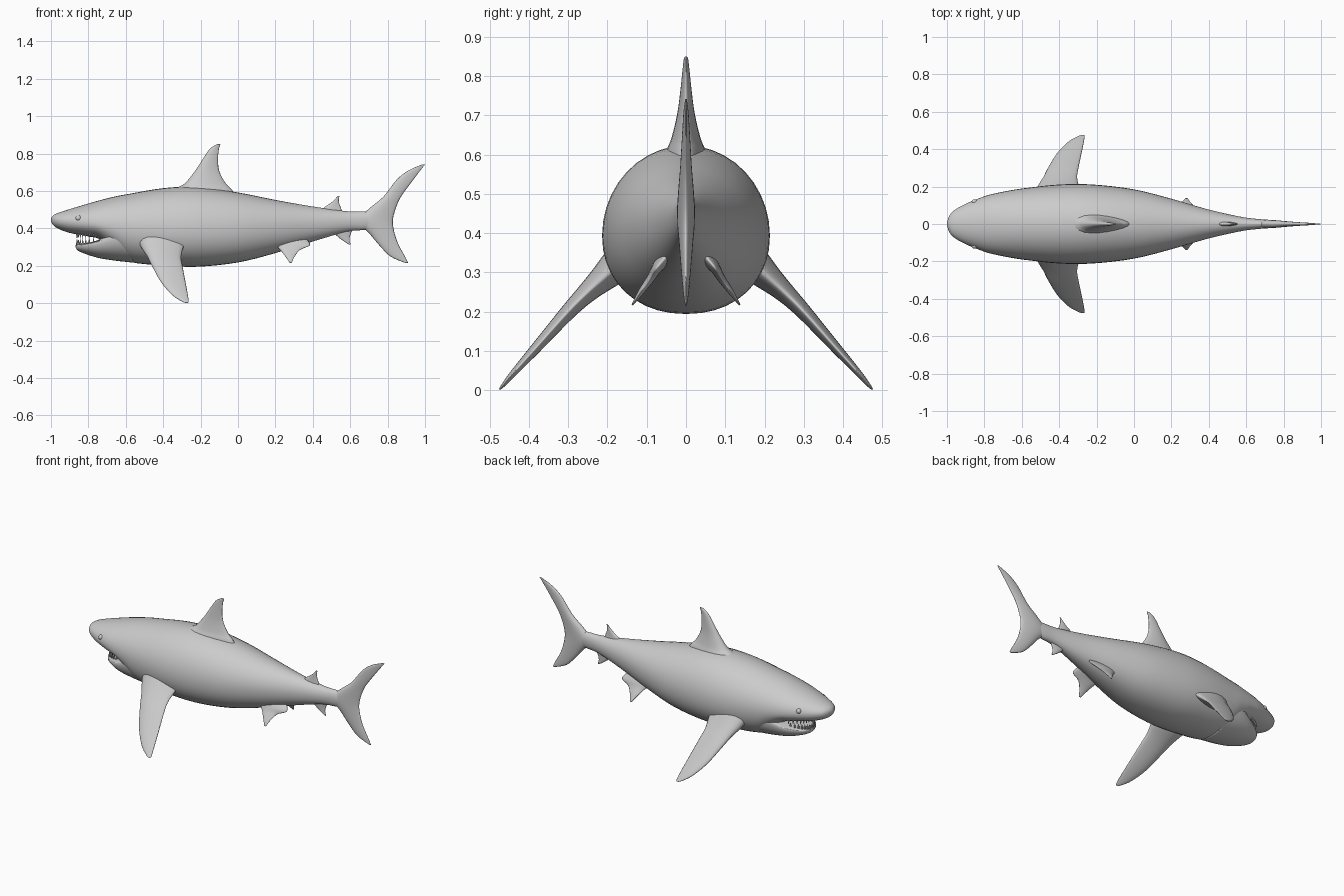
import bpy, bmesh, math
from mathutils import Vector, Matrix


def resample(rows, n):
    """Catmull-Rom interpolation through rows of numbers."""
    out = []
    for i in range(len(rows) - 1):
        p = [rows[max(0, min(len(rows) - 1, i + k))] for k in (-1, 0, 1, 2)]
        for s in range(n):
            t = s / n
            out.append([0.5 * (2 * b + (c - a) * t + (2 * a - 5 * b + 4 * c - d) * t * t
                               + (3 * b - a - 3 * c + d) * t ** 3) for a, b, c, d in zip(*p)])
    out.append(list(rows[-1]))
    return out


def finish(name, bm, mirror=False):
    bmesh.ops.recalc_face_normals(bm, faces=bm.faces)
    me = bpy.data.meshes.new(name)
    bm.to_mesh(me)
    bm.free()
    for f in me.polygons:
        f.use_smooth = True
    ob = bpy.data.objects.new(name, me)
    bpy.context.collection.objects.link(ob)
    if mirror:
        m = ob.modifiers.new("mirror", 'MIRROR')
        m.use_axis = (False, True, False)
    return ob


def loft(name, rings, mirror=False):
    bm = bmesh.new()
    vs = [[bm.verts.new(p) for p in r] for r in rings]
    n = len(vs[0])
    for a, b in zip(vs, vs[1:]):
        for i in range(n):
            j = (i + 1) % n
            bm.faces.new((a[i], a[j], b[j], b[i]))
    bm.faces.new(vs[0])
    bm.faces.new(vs[-1])
    return finish(name, bm, mirror)


def trunk(name, stations, power=0.93, n=40):
    """Stations: x, top z, widest z, bottom z, half width."""
    rings = []
    for x, top, mid, bot, w in resample(stations, 4):
        ring = []
        for k in range(n):
            a = 2 * math.pi * k / n
            c, s = math.cos(a), math.sin(a)
            if s >= 0:
                ring.append((x, w * c, mid + (top - mid) * s))
            else:
                ring.append((x, w * math.copysign(abs(c) ** power, c),
                             mid - (mid - bot) * abs(s) ** power))
        rings.append(ring)
    return loft(name, rings)


def fin(name, sections, normal=(0, 1, 0), mirror=False, n=20):
    """Sections: y, z, leading x, trailing x, half thickness."""
    nv = Vector(normal).normalized()
    rings = []
    for y, z, le, te, ht in resample(sections, 4):
        ring = []
        for k in range(n):
            a = 2 * math.pi * k / n
            x = le + (te - le) * (1 - math.cos(a)) / 2
            ring.append(Vector((x, y, z)) + nv * ht * math.sin(a) * (1 + 0.35 * math.cos(a)))
        rings.append(ring)
    return loft(name, rings, mirror)


# Body with the upper jaw
trunk("body", [
    (-1.0, .452, .445, .438, .006), (-.99, .468, .445, .420, .038), (-.965, .482, .443, .400, .070),
    (-.90, .503, .438, .376, .108), (-.80, .533, .430, .357, .148), (-.74, .550, .422, .342, .164),
    (-.66, .570, .412, .280, .180), (-.58, .585, .403, .222, .192), (-.40, .615, .395, .202, .211),
    (-.22, .622, .395, .195, .211), (0, .592, .400, .218, .185), (.20, .552, .413, .268, .135),
    (.40, .517, .425, .330, .077), (.58, .492, .438, .382, .037), (.68, .490, .443, .392, .025),
    (.76, .480, .443, .405, .014)])

# Lower jaw
trunk("lower_jaw", [
    (-.868, .312, .306, .298, .015), (-.855, .316, .308, .281, .050), (-.82, .321, .313, .265, .086),
    (-.75, .337, .328, .243, .127), (-.66, .390, .360, .228, .160), (-.56, .420, .380, .217, .176)])

# Tail fin
fin("tail_fin", [
    (0, .216, .893, .909, .002), (0, .25, .815, .893, .007), (0, .31, .755, .860, .012),
    (0, .375, .700, .837, .017), (0, .44, .640, .828, .022), (0, .505, .700, .843, .019),
    (0, .57, .778, .872, .014), (0, .66, .848, .937, .009), (0, .71, .912, .975, .006),
    (0, .742, .985, 1.0, .002)])

# Large and small back fins, and the fin under the tail
fin("dorsal_fin", [
    (0, .56, -.37, 0, .060), (0, .61, -.335, -.035, .048), (0, .64, -.285, -.065, .036),
    (0, .70, -.235, -.098, .022), (0, .76, -.195, -.107, .014), (0, .82, -.155, -.103, .008),
    (0, .845, -.122, -.095, .005), (0, .850, -.108, -.096, .002)])
fin("second_dorsal_fin", [
    (0, .47, .42, .565, .016), (0, .51, .458, .550, .010), (0, .535, .495, .541, .007),
    (0, .555, .517, .539, .005), (0, .574, .534, .543, .002)])
fin("anal_fin", [
    (0, .41, .48, .62, .014), (0, .368, .520, .602, .009), (0, .34, .553, .596, .006),
    (0, .314, .592, .603, .002)])

# Paired side fins
fin("pectoral_fin", [
    (.13, .36, -.55, -.27, .055), (.20, .295, -.515, -.293, .036), (.25, .25, -.485, -.304, .025),
    (.30, .20, -.460, -.297, .019), (.38, .11, -.410, -.280, .013), (.44, .043, -.350, -.268, .008),
    (.468, .010, -.300, -.264, .004), (.476, .002, -.280, -.267, .001)], (0, .72, .69), True)
fin("pelvic_fin", [
    (.05, .34, .17, .37, .020), (.075, .310, .200, .385, .013), (.090, .285, .226, .332, .010),
    (.115, .250, .253, .303, .007), (.137, .217, .276, .288, .002)], (0, .8, .6), True)

# Eyes
bm = bmesh.new()
bmesh.ops.create_uvsphere(bm, u_segments=16, v_segments=10, radius=.015,
                          matrix=Matrix.Translation((-.853, .117, .455)))
finish("eye", bm, True)

# Rows of teeth, upper pointing down and lower pointing up
for name, base, rise, wide, down in (("upper_teeth", .366, -.004, .108, True),
                                     ("lower_teeth", .322, .012, .088, False)):
    bm = bmesh.new()
    for i in range(8):
        s = (i + .4) / 8
        flip = Matrix.Rotation(math.pi if down else 0, 4, 'X')
        pos = Vector((-.862 + .105 * s * s, wide * s ** .8, base + rise * s))
        bmesh.ops.create_cone(bm, cap_ends=True, segments=6, radius1=.008, radius2=.0005,
                              depth=.034, matrix=Matrix.Translation(pos) @ flip)
    finish(name, bm, True)
